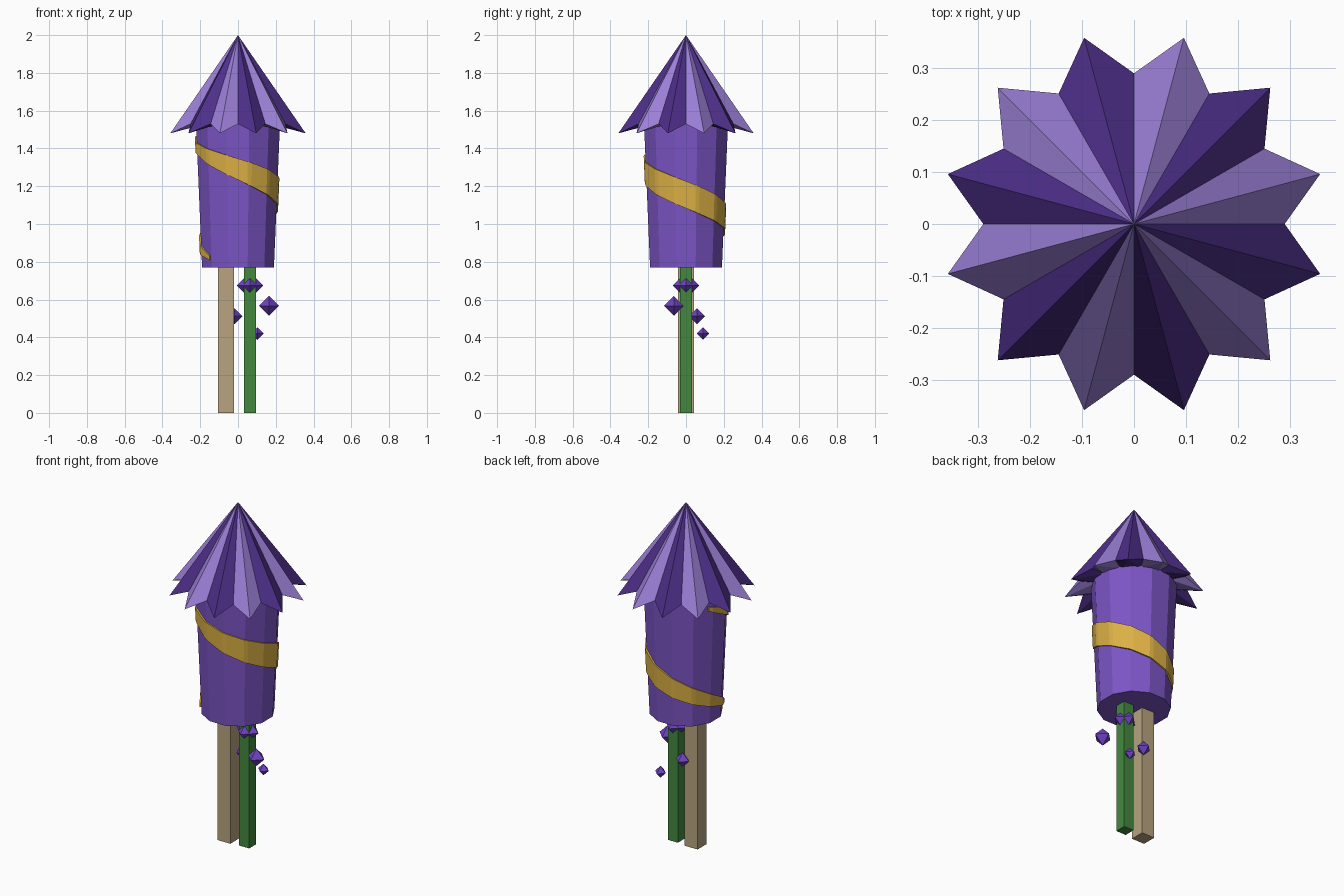
import bpy, bmesh
from math import sin, cos, pi, radians, floor
from mathutils import Vector

cube = bpy.data.objects.get("Cube")
if cube:
    bpy.data.objects.remove(cube, do_unlink=True)


def material(name, hex_code):
    rgb = [int(hex_code[i:i + 2], 16) / 255 for i in (0, 2, 4)]
    lin = [c / 12.92 if c < 0.04 else ((c + 0.055) / 1.055) ** 2.4 for c in rgb]
    m = bpy.data.materials.new(name)
    m.use_nodes = True
    m.diffuse_color = (*lin, 1)
    m.node_tree.nodes["Principled BSDF"].inputs["Base Color"].default_value = (*lin, 1)
    return m


body_purple = material("body purple", "7C55C6")
light_purple = material("light purple", "9B7FD6")
dark_purple = material("dark purple", "4D2E88")
spark_purple = material("spark purple", "6F42C4")
gold = material("gold", "DDB145")
wood = material("pale wood", "B8A480")
green = material("fuse green", "43893F")


def finish(bm, name, *mats):
    bmesh.ops.recalc_face_normals(bm, faces=bm.faces)
    mesh = bpy.data.meshes.new(name)
    bm.to_mesh(mesh)
    bm.free()
    for m in mats:
        mesh.materials.append(m)
    ob = bpy.data.objects.new(name, mesh)
    bpy.context.collection.objects.link(ob)
    return ob


def polar(r, angle, z):
    return Vector((r * cos(angle), r * sin(angle), z))


SIDES = 12
STEP = 2 * pi / SIDES
BASE_Z, TOP_Z = 0.77, 1.53
BASE_R, TOP_R = 0.197, 0.23


def body_radius(z):
    return BASE_R + (TOP_R - BASE_R) * (z - BASE_Z) / (TOP_Z - BASE_Z)


# Tapered twelve-sided body, with flats facing the axes
bm = bmesh.new()
rings = [[bm.verts.new(polar(r, (i + 0.5) * STEP, z)) for i in range(SIDES)]
         for r, z in ((BASE_R, BASE_Z), (TOP_R, TOP_Z))]
for i in range(SIDES):
    j = (i + 1) % SIDES
    bm.faces.new((rings[0][i], rings[0][j], rings[1][j], rings[1][i]))
for ring in rings:
    bm.faces.new(ring)
finish(bm, "body", body_purple)

# Pleated star cap: each point is one fold, colours alternate
bm = bmesh.new()
apex = bm.verts.new((0, 0, 2))
tips = [bm.verts.new(polar(0.371, (i + 0.5) * STEP, 1.48)) for i in range(SIDES)]
notches = [bm.verts.new(polar(0.29, i * STEP, 1.53)) for i in range(SIDES)]
inner = [bm.verts.new(polar(0.2, i * STEP, 1.53)) for i in range(SIDES)]
for i in range(SIDES):
    j = (i + 1) % SIDES
    for loop in ((apex, notches[i], tips[i]), (apex, tips[i], notches[j]),
                 (inner[i], tips[i], notches[i]), (inner[j], notches[j], tips[i]),
                 (inner[i], inner[j], tips[i])):
        bm.faces.new(loop).material_index = i % 2
bm.faces.new(inner).material_index = 1
finish(bm, "star_cap", light_purple, dark_purple)

# Spiral ribbon hugging the facets, narrowing towards both ends
START, END, CUTS = radians(-203), radians(223), 71
bm = bmesh.new()
sections = []
for k in range(CUTS + 1):
    t = k / CUTS
    a = START + (END - START) * t
    mid = 1.155 - 0.086 * a
    half = 0.012 + 0.06 * sin(pi * t)
    local = a - (floor(a / STEP + 0.5)) * STEP
    flat = cos(STEP / 2) / cos(local)
    sections.append([bm.verts.new(polar(body_radius(z) * flat + out, a, z))
                     for z, out in ((mid - half, -0.01), (mid - half, 0.009),
                                    (mid + half, 0.009), (mid + half, -0.01))])
for s, n in zip(sections, sections[1:]):
    for i in range(4):
        j = (i + 1) % 4
        bm.faces.new((s[i], s[j], n[j], n[i]))
bm.faces.new(sections[0])
bm.faces.new(sections[-1])
finish(bm, "spiral_ribbon", gold)


# Stick and fuse
def post(name, x, width, mat):
    bm = bmesh.new()
    bmesh.ops.create_cube(bm, size=1)
    bmesh.ops.scale(bm, vec=(width, width, BASE_Z + 0.01), verts=bm.verts)
    bmesh.ops.translate(bm, vec=(x, 0, (BASE_Z + 0.01) / 2), verts=bm.verts)
    finish(bm, name, mat)


post("stick", -0.063, 0.084, wood)
post("fuse", 0.063, 0.065, green)

# Octahedral sparks: x, y, z, radius
SPARKS = ((0.063, 0, 0.675, 0.07), (0.164, -0.064, 0.567, 0.052),
          (-0.018, 0.058, 0.512, 0.042), (0.103, 0.09, 0.42, 0.034))
for n, (x, y, z, r) in enumerate(SPARKS, 1):
    bm = bmesh.new()
    centre = Vector((x, y, z))
    equator = [bm.verts.new(centre + polar(r, i * pi / 2, 0)) for i in range(4)]
    for side in (-r, r):
        pole = bm.verts.new(centre + Vector((0, 0, side)))
        for i in range(4):
            bm.faces.new((equator[i], equator[(i + 1) % 4], pole))
    finish(bm, f"spark_{n}", spark_purple)
